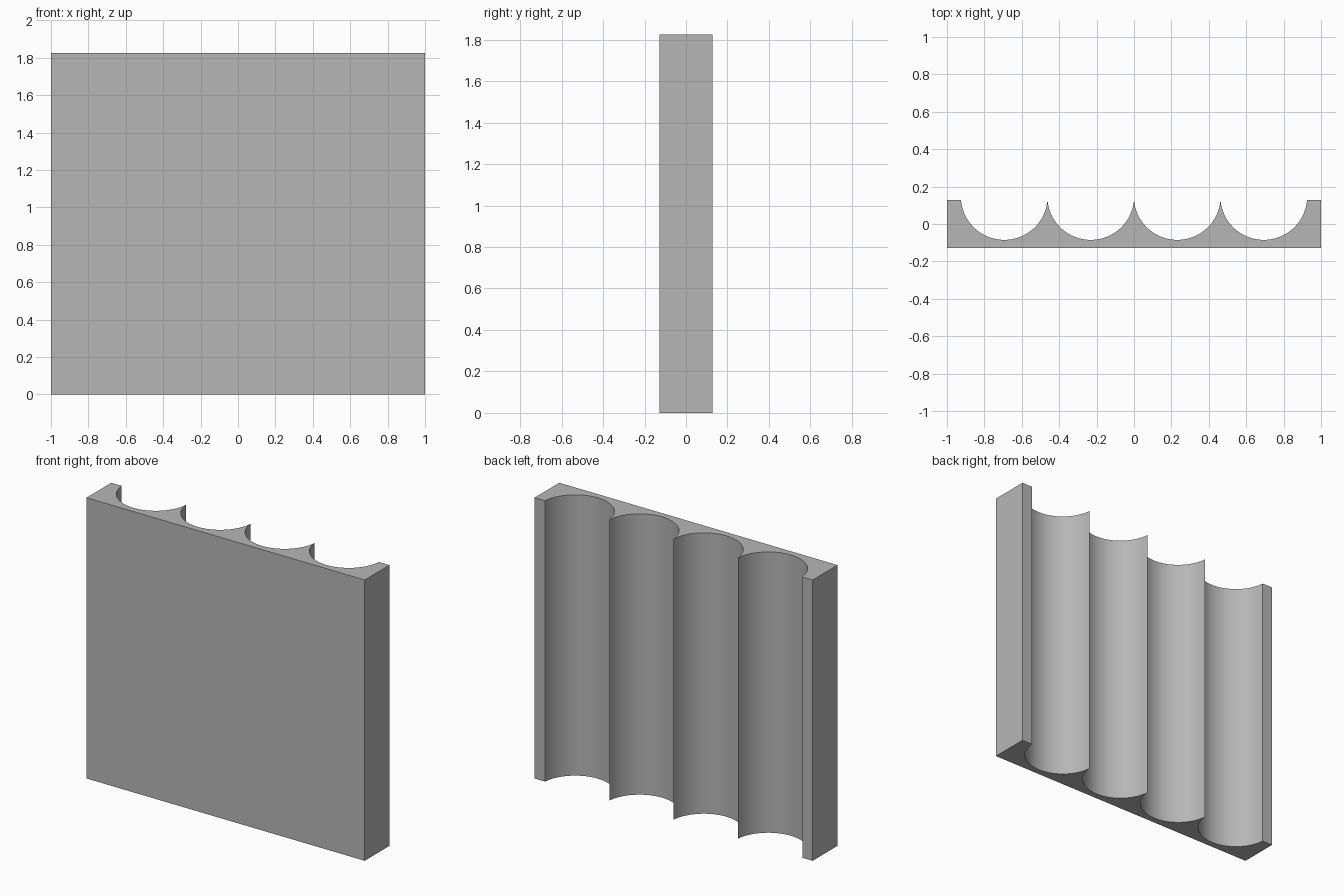
import bpy
import bmesh
import math

cube = bpy.data.objects.get("Cube")
if cube:
    bpy.data.objects.remove(cube, do_unlink=True)

HALF_WIDTH, HALF_DEPTH, HEIGHT = 1.0, 0.127, 1.825
GROOVES, PITCH, FLOOR_Y = 4, 0.4625, -0.085
SEGMENTS = 32

# Radius of the arc that spans one groove at its depth
depth = HALF_DEPTH - FLOOR_Y
half = PITCH / 2
radius = (half ** 2 + depth ** 2) / (2 * depth)
centre_y = FLOOR_Y + radius
sweep = math.asin(min(1.0, half / radius))

# Single grey material
grey = bpy.data.materials.new("plain_grey")
grey.use_nodes = True
colour = (0.47, 0.47, 0.47, 1.0)
grey.diffuse_color = colour
grey.node_tree.nodes["Principled BSDF"].inputs["Base Color"].default_value = colour

# Cross-section: flat front, scalloped back with shared ridge points
outline = [(-HALF_WIDTH, HALF_DEPTH), (-HALF_WIDTH, -HALF_DEPTH),
           (HALF_WIDTH, -HALF_DEPTH), (HALF_WIDTH, HALF_DEPTH)]
for g in reversed(range(GROOVES)):
    centre_x = (g - (GROOVES - 1) / 2) * PITCH
    first = 0 if g == GROOVES - 1 else 1
    for i in range(first, SEGMENTS + 1):
        a = sweep * (1 - 2 * i / SEGMENTS)
        outline.append((centre_x + radius * math.sin(a),
                        centre_y - radius * math.cos(a)))

# Extrude the section to full height
bm = bmesh.new()
base = bm.faces.new([bm.verts.new((x, y, 0)) for x, y in outline])
result = bmesh.ops.extrude_face_region(bm, geom=[base], use_keep_orig=True)
top = [v for v in result["geom"] if isinstance(v, bmesh.types.BMVert)]
bmesh.ops.translate(bm, vec=(0, 0, HEIGHT), verts=top)
bmesh.ops.recalc_face_normals(bm, faces=bm.faces)

mesh = bpy.data.meshes.new("fluted_panel")
bm.to_mesh(mesh)
bm.free()
mesh.materials.append(grey)
panel = bpy.data.objects.new("fluted_panel", mesh)
bpy.context.collection.objects.link(panel)

# Smooth grooves, sharp ridges and borders
bpy.ops.object.select_all(action="DESELECT")
panel.select_set(True)
bpy.context.view_layer.objects.active = panel
bpy.ops.object.shade_smooth_by_angle(angle=math.radians(30))
